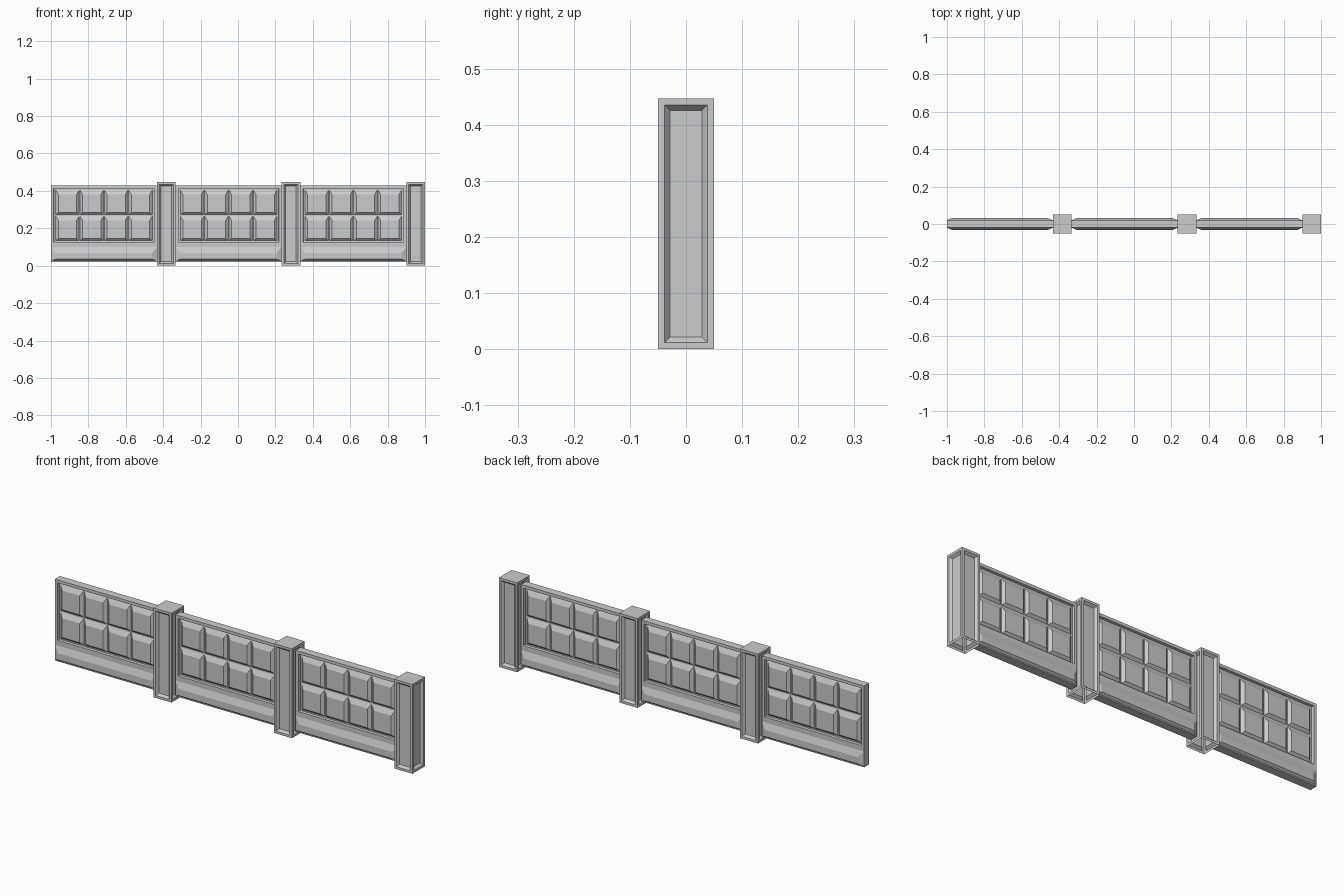
import bpy, bmesh
from mathutils import Matrix, Vector

if "Cube" in bpy.data.objects:
    bpy.data.objects.remove(bpy.data.objects["Cube"])

PITCH = 2 / 3            # one panel plus one post
POST_W = 0.1
HALF = (PITCH - POST_W) / 2


def box(bm, x, y, z0, z1):
    m = Matrix.Translation((0, 0, (z0 + z1) / 2)) @ Matrix.Diagonal((2 * x, 2 * y, z1 - z0, 1))
    bmesh.ops.create_cube(bm, size=1, matrix=m)


def raised_block(bm, x0, x1, z0, z1, y0, y1, side, low, high):
    """Chamfered block, open at its base, standing out from y0 to y1."""
    base = [bm.verts.new(p) for p in ((x0, y0, z0), (x1, y0, z0), (x1, y0, z1), (x0, y0, z1))]
    top = [bm.verts.new(p) for p in ((x0 + side, y1, z0 + low), (x1 - side, y1, z0 + low),
                                     (x1 - side, y1, z1 - high), (x0 + side, y1, z1 - high))]
    centre = Vector(((x0 + x1) / 2, y0, (z0 + z1) / 2))
    faces = [bm.faces.new(top)]
    for i in range(4):
        j = (i + 1) % 4
        faces.append(bm.faces.new((base[i], base[j], top[j], top[i])))
    for f in faces:
        f.normal_update()
        if f.normal.dot(f.calc_center_median() - centre) < 0:
            f.normal_flip()


def to_mesh(bm, name):
    me = bpy.data.meshes.new(name)
    bm.to_mesh(me)
    bm.free()
    return me


def place(me, name, x):
    ob = bpy.data.objects.new(name, me)
    ob.location.x = x
    bpy.context.collection.objects.link(ob)


# Post: recessed sides, open underneath
bm = bmesh.new()
box(bm, POST_W / 2, 0.05, 0, 0.447)
bm.normal_update()
bmesh.ops.delete(bm, geom=[f for f in bm.faces if f.normal.z < -0.9], context='FACES_ONLY')
sides = [f for f in bm.faces if abs(f.normal.z) < 0.1]
for f in sides:
    bmesh.ops.inset_individual(bm, faces=[f], thickness=0.017)
    bmesh.ops.inset_individual(bm, faces=[f], thickness=0.014, depth=-0.012)
post_mesh = to_mesh(bm, "post")

# Panel slab, cut at the band edges and under the window
bm = bmesh.new()
box(bm, HALF, 0.02, 0.021, 0.428)
for z in (0.027, 0.1, 0.111):
    bmesh.ops.bisect_plane(bm, geom=bm.verts[:] + bm.edges[:] + bm.faces[:],
                           plane_co=(0, 0, z), plane_no=(0, 0, 1))
bm.normal_update()
broad = [f for f in bm.faces if abs(f.normal.y) > 0.9]
windows = [f for f in broad if f.calc_center_median().z > 0.15]
behind_band = [f for f in broad if 0.03 < f.calc_center_median().z < 0.1]

# Sunken window on both faces
for f in windows:
    bmesh.ops.inset_individual(bm, faces=[f], thickness=0.021)
    bmesh.ops.inset_individual(bm, faces=[f], thickness=0.002, depth=-0.013)
bmesh.ops.delete(bm, geom=behind_band, context='FACES_ONLY')

# Base band and the 4 x 2 raised blocks on both faces
cell = (2 * HALF - 0.046) / 4
for s in (-1, 1):
    raised_block(bm, -HALF, HALF, 0.027, 0.1, s * 0.02, s * 0.031, 0.026, 0.008, 0.032)
    for c in range(4):
        x = -HALF + 0.023 + c * cell
        for z0, z1 in ((0.134, 0.266), (0.273, 0.405)):
            raised_block(bm, x + 0.002, x + cell - 0.002, z0, z1,
                         s * 0.007, s * 0.019, 0.014, 0.012, 0.024)
panel_mesh = to_mesh(bm, "panel")

# Three panel and post bays
for i in range(3):
    start = -1 + i * PITCH
    place(panel_mesh, f"fence_panel_{i + 1}", start + HALF)
    place(post_mesh, f"fence_post_{i + 1}", start + PITCH - POST_W / 2)
